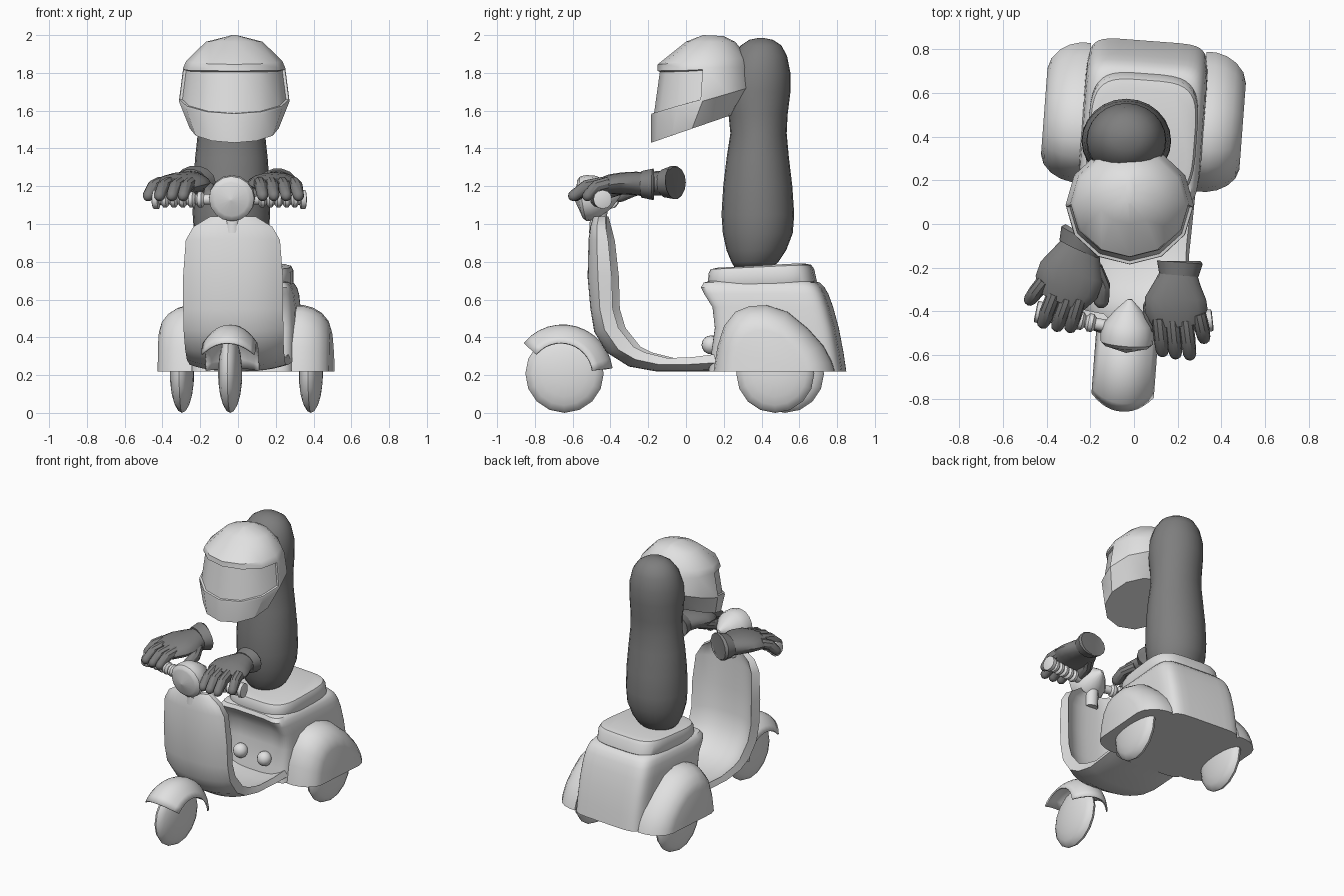
import bpy, bmesh, math
from mathutils import Vector, Matrix

if "Cube" in bpy.data.objects:
    bpy.data.objects.remove(bpy.data.objects["Cube"])


def material(name, v):
    m = bpy.data.materials.new(name)
    m.diffuse_color = (v, v, v, 1)
    m.use_nodes = True
    m.node_tree.nodes["Principled BSDF"].inputs["Base Color"].default_value = m.diffuse_color
    return m


LIGHT = material("light_grey", 0.75)
DARK = material("dark_grey", 0.21)
# The scooter stands slightly turned; the rider is in world axes
TURN = Matrix.Translation((0.007, 0, 0)) @ Matrix.Rotation(math.radians(-4.3), 4, 'Z')
WORLD = Matrix.Identity(4)


def finish(name, bm, mat, matrix=WORLD, angle=35):
    bmesh.ops.recalc_face_normals(bm, faces=bm.faces)
    bm.transform(matrix)
    me = bpy.data.meshes.new(name)
    bm.to_mesh(me)
    bm.free()
    me.materials.append(mat)
    ob = bpy.data.objects.new(name, me)
    bpy.context.collection.objects.link(ob)
    bpy.ops.object.select_all(action='DESELECT')
    ob.select_set(True)
    bpy.context.view_layer.objects.active = ob
    bpy.ops.object.shade_smooth_by_angle(angle=math.radians(angle))
    return ob


def loft(rings, closed=True, caps=True):
    bm = bmesh.new()
    vs = [[bm.verts.new(p) for p in r] for r in rings]
    n = len(vs[0])
    for a, b in zip(vs, vs[1:]):
        for i in range(n if closed else n - 1):
            j = (i + 1) % n
            bm.faces.new((a[i], a[j], b[j], b[i]))
    if caps:
        bm.faces.new(vs[0])
        bm.faces.new(vs[-1])
    return bm


def tube(name, pts, mat, matrix=WORLD, seg=12, round_tip=False):
    """Loft of ellipses; each point is x, y, z, side radius, up radius."""
    if round_tip:
        d = (Vector(pts[-1][:3]) - Vector(pts[-2][:3])).normalized()
        x, y, z, a, b = pts[-1]
        for step, f in ((0.5, 0.85), (0.85, 0.5), (1.0, 0.1)):
            q = Vector((x, y, z)) + d * a * step
            pts = pts + [(*q, a * f, b * f)]
    rings = []
    for i, p in enumerate(pts):
        d = Vector(pts[min(i + 1, len(pts) - 1)][:3]) - Vector(pts[max(i - 1, 0)][:3])
        side = d.cross(Vector((0, 0, 1))).normalized()
        up = side.cross(d).normalized()
        rings.append([Vector(p[:3]) + side * p[3] * math.cos(t) + up * p[4] * math.sin(t)
                      for t in (2 * math.pi * k / seg for k in range(seg))])
    return finish(name, loft(rings), mat, matrix)


def rounded(z, front, back, hw, power, n=40, tilt=0.0, dish=0.0):
    """Rounded rectangle outline at height z, optionally hollowed in front."""
    cy, hy = (front + back) / 2, (back - front) / 2
    out = []
    for k in range(n):
        t = 2 * math.pi * (k + 0.5) / n
        c, s = math.cos(t), math.sin(t)
        u = math.copysign(abs(c) ** (2 / power), c)
        v = math.copysign(abs(s) ** (2 / power), s)
        y = cy + hy * v
        if v < -0.5:
            y += dish * (1 - u * u)
        out.append((hw * u, y, z + tilt * v))
    return out


# Leg shield and floor: one dished strip (outer y, z, inner y, z, half width)
strip = [(-.49, 1.04, -.42, 1.04, .12), (-.505, .99, -.41, .98, .21), (-.515, .92, -.395, .91, .25),
         (-.52, .72, -.375, .72, .265), (-.505, .55, -.37, .55, .265), (-.485, .43, -.34, .45, .265),
         (-.42, .32, -.26, .35, .262), (-.30, .245, -.2, .32, .26), (-.16, .22, -.08, .29, .255),
         (.05, .22, .05, .295, .26), (.25, .22, .25, .32, .265)]
rings = []
for oy, oz, iy, iz, hw in strip:
    O, I = Vector((0, oy, oz)), Vector((0, iy, iz))
    us = [k / 6 - 1 for k in range(13)]
    outer = [O.lerp(I, .5 * abs(u) ** 2.5) + Vector((hw * u, 0, 0)) for u in us]
    inner = [O.lerp(I, .4 + .6 * abs(u) ** 3) + Vector((hw * u * .94, 0, 0)) for u in reversed(us)]
    rings.append(outer + inner)
finish("leg_shield_and_floor", loft(rings), LIGHT, TURN)

# Rear body with a hollowed front, then the seat on top
body = [(.22, .13, .84, .28, 0), (.32, .14, .825, .28, .01), (.45, .145, .80, .28, .04),
        (.56, .125, .77, .278, .06), (.63, .08, .745, .272, .06), (.665, .065, .725, .262, .05),
        (.69, .085, .70, .245, .04), (.70, .14, .66, .22, 0)]
finish("rear_body", loft([rounded(z, f, b, h, 7, dish=d) for z, f, b, h, d in body]), LIGHT, TURN)
seat = [(.665, .13, .68, .24), (.685, .12, .69, .25), (.75, .125, .675, .25),
        (.772, .135, .66, .24), (.78, .17, .62, .21)]
finish("seat", loft([rounded(z, f, b, h, 4, tilt=.012) for z, f, b, h in seat]), LIGHT, TURN)

# Rear side pods and wheels
arch = [(.17, .22), (.19, .35), (.225, .46), (.285, .535), (.36, .565), (.45, .57),
        (.56, .535), (.67, .445), (.75, .355), (.795, .27), (.81, .22)]


def wheel(name, x, y, r, w):
    bm = bmesh.new()
    bmesh.ops.create_uvsphere(bm, u_segments=16, v_segments=10, radius=1)
    bm.transform(Matrix.Translation((x, y, r)) @ Matrix.Diagonal((w, r, r, 1))
                 @ Matrix.Rotation(math.pi / 2, 4, 'Y'))
    finish(name, bm, LIGHT, TURN)


for s, tag in ((-1, "left"), (1, "right")):
    rings = [[(s * x, .47 + (y - .47) * f, .22 + (z - .22) * f) for y, z in arch]
             for x, f in ((.265, 1), (.31, 1), (.36, .96), (.405, .88), (.44, .76), (.455, .62))]
    finish(tag + "_side_pod", loft(rings), LIGHT, TURN)
    wheel(tag + "_rear_wheel", s * .342, .5, .207, .062)
    # Floor knob in front of the seat body
    bm = bmesh.new()
    bmesh.ops.create_uvsphere(bm, u_segments=12, v_segments=8, radius=.05)
    bm.transform(Matrix.Translation((s * .1, .14, .36)))
    finish(tag + "_floor_knob", bm, LIGHT, TURN)
wheel("front_wheel", 0, -.645, .208, .062)

# Front fender: arched strip around the wheel
rings = []
for k in range(13):
    a = math.radians(140 - 132 * k / 12)
    row = []
    for j in range(13):
        u = j / 6 - 1
        r = .268 - .095 * abs(u) ** 2.2
        row.append((.143 * u, -.655 + r * math.cos(a), .2 + r * math.sin(a)))
    rings.append(row)
fender = finish("front_fender", loft(rings, closed=False, caps=False), LIGHT, TURN)
solid = fender.modifiers.new("thickness", 'SOLIDIFY')
solid.thickness = .01

# Headlight: faceted front, teardrop back
lamp = [(-.59, .005), (-.565, .09), (-.562, .102), (-.545, .12), (-.51, .122), (-.46, .11),
        (-.40, .065), (-.345, .01)]
tube("headlight", [(0, y, 1.14 + .15 * (y + .5), r, r) for y, r in lamp], LIGHT, TURN, seg=16)
# Steering neck (nearly vertical)
tube("steering_neck", [(0, -.47, .95, .045, .045), (0, -.46, 1.1, .045, .045)], LIGHT, TURN)

# Handlebar grips with ridges and end knobs
for tag, a, b in (("left", (-.06, -.48, 1.13), (-.45, -.40, 1.13)),
                  ("right", (.0, -.48, 1.13), (.36, -.44, 1.13))):
    A, B = Vector(a), Vector(b)
    steps = [(0, .028), (.28, .028)]
    for k in range(5):
        t = .3 + .12 * k
        steps += [(t, .028), (t + .03, .042), (t + .08, .042), (t + .11, .028)]
    steps += [(.91, .03), (.92, .05), (.99, .05), (1, .04)]
    tube(tag + "_grip", [(*A.lerp(B, t), r, r) for t, r in steps], LIGHT)

# Gloves: cuff, palm, fingers (base and tip in plan) and thumb
gloves = {
    "left": dict(
        cuff=[(-.222, -.055, 1.22, .105, .085), (-.225, -.06, 1.22, .118, .09),
              (-.25, -.115, 1.215, .10, .075)],
        palm=[(-.24, -.09, 1.215, .085, .065), (-.262, -.15, 1.215, .115, .065),
              (-.285, -.22, 1.215, .15, .06), (-.31, -.29, 1.21, .15, .055), (-.335, -.35, 1.195, .115, .045)],
        fingers=[(-.41, -.26, -.475, -.345), (-.365, -.32, -.415, -.45),
                 (-.305, -.34, -.35, -.465), (-.25, -.34, -.29, -.47)],
        thumb=[(-.18, -.2, 1.2), (-.145, -.28, 1.18), (-.15, -.35, 1.15)]),
    "right": dict(
        cuff=[(.21, -.17, 1.21, .095, .08), (.21, -.175, 1.21, .105, .085), (.205, -.235, 1.21, .09, .072)],
        palm=[(.205, -.21, 1.21, .08, .065), (.2, -.27, 1.215, .105, .062),
              (.19, -.34, 1.215, .14, .058), (.195, -.40, 1.21, .142, .053), (.2, -.46, 1.195, .115, .045)],
        fingers=[(.115, -.43, .13, -.58), (.175, -.44, .19, -.59),
                 (.235, -.44, .255, -.595), (.295, -.41, .32, -.52)],
        thumb=[(.115, -.31, 1.2), (.075, -.38, 1.18), (.08, -.46, 1.15)])}
for tag, g in gloves.items():
    tube(tag + "_glove_cuff", g["cuff"], DARK, seg=14)
    tube(tag + "_glove_palm", g["palm"], DARK, seg=16)
    for i, (x0, y0, x1, y1) in enumerate(g["fingers"]):
        F, T = Vector((x0, y0, 1.215)), Vector((x1, y1, 1.15))
        M = F.lerp(T, .55) + Vector((0, 0, .02))
        tube(f"{tag}_finger_{i + 1}", [(*F, .034, .036), (*M, .035, .036), (*T, .03, .03)],
             DARK, seg=10, round_tip=True)
    tube(tag + "_thumb", [(*p, .036, .036) for p in g["thumb"]], DARK, seg=10, round_tip=True)

# Rider torso and head: one smooth limbless shape (z, front y, back y, half width)
torso = [(.765, .26, .45, .10), (.80, .24, .49, .14), (.86, .215, .53, .17), (.95, .195, .565, .198),
         (1.05, .188, .573, .205), (1.2, .197, .563, .203), (1.35, .215, .545, .192), (1.48, .235, .533, .178),
         (1.58, .225, .538, .177), (1.7, .205, .553, .183), (1.8, .215, .553, .18), (1.89, .25, .535, .155),
         (1.945, .29, .505, .118), (1.975, .335, .46, .07), (1.985, .385, .41, .015)]
rings = [[(-.035 + w * math.cos(t), (f + b) / 2 + (b - f) / 2 * math.sin(t), z)
          for t in (math.pi * k / 12 for k in range(24))] for z, f, b, w in torso]
finish("rider_torso", loft(rings), DARK, angle=60)

# Helmet: twelve-sided shell (front z, back z, front y, back y, half width)
shell = [(2.0, 1.995, .09, .2, .02), (1.965, 1.965, 0, .26, .15), (1.845, 1.88, -.15, .33, .255),
         (1.825, 1.83, -.15, .345, .27), (1.57, 1.73, -.185, .36, .293), (1.43, 1.58, -.185, .25, .235)]
rings = []
for zf, zb, f, b, w in shell:
    rings.append([(-.02 + w * math.sin(t), (f + b) / 2 - (b - f) / 2 * math.cos(t),
                   (zf + zb) / 2 + (zf - zb) / 2 * math.cos(t))
                  for t in (math.pi * k / 6 for k in range(12))])
bm = loft(rings)
bmesh.ops.recalc_face_normals(bm, faces=bm.faces)
# Visor sunk into the front half of the wide band
bm.faces.ensure_lookup_table()
visor = [bm.faces[3 * 12 + i] for i in (0, 1, 2, 9, 10, 11)]
bmesh.ops.inset_region(bm, faces=visor, thickness=.014, depth=0)
bmesh.ops.inset_region(bm, faces=visor, thickness=.004, depth=-.014)
finish("helmet", bm, LIGHT, angle=32)
